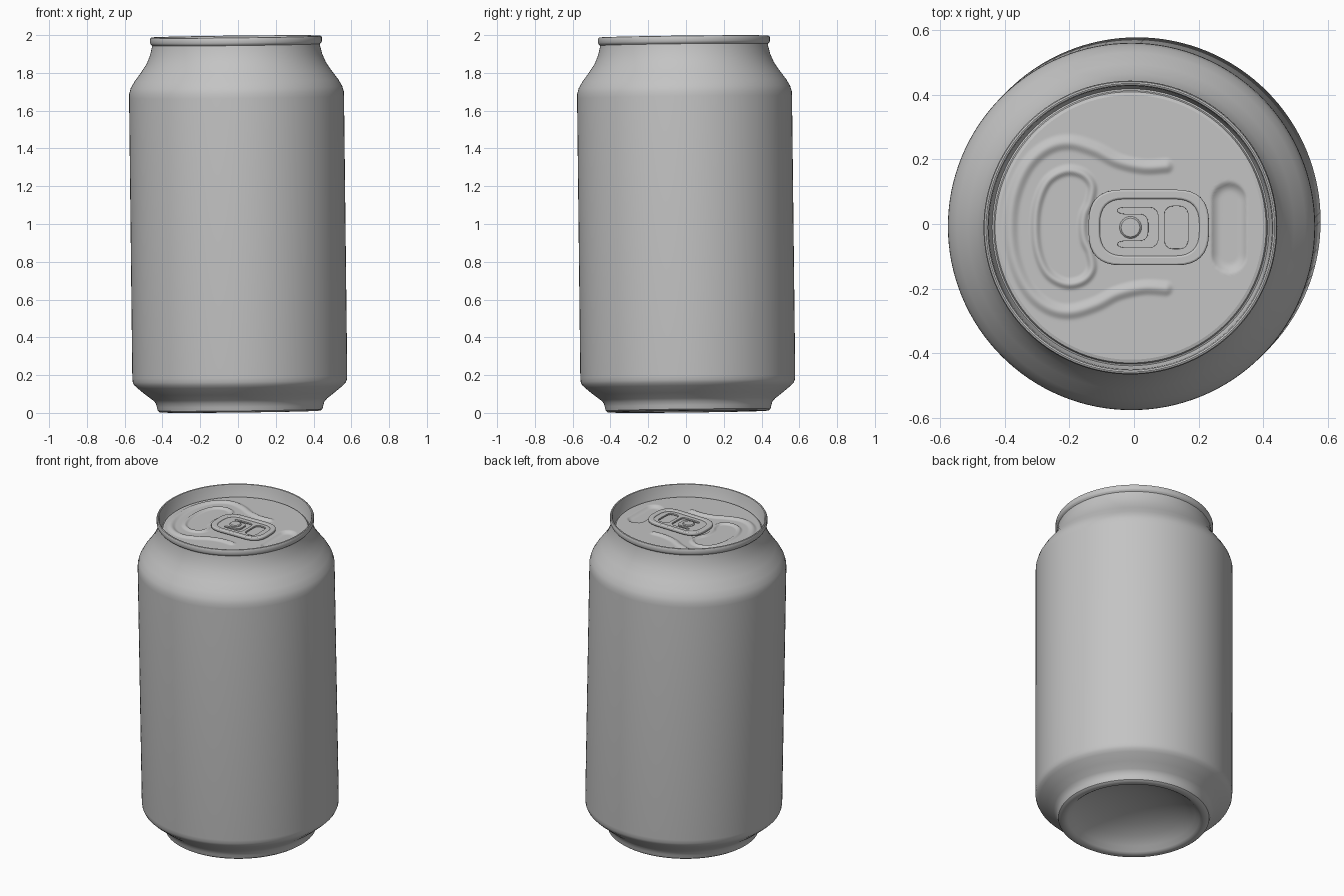
import bpy, bmesh, math
from mathutils import Vector, Matrix, kdtree

cube = bpy.data.objects.get("Cube")
if cube:
    bpy.data.objects.remove(cube, do_unlink=True)

# Single bare metal colour
metal = bpy.data.materials.new("bare_metal_grey")
metal.use_nodes = True
GREY = (0.55, 0.55, 0.55, 1)
metal.diffuse_color = GREY
metal.node_tree.nodes["Principled BSDF"].inputs["Base Color"].default_value = GREY

# The can leans very slightly towards -x and -y
LEAN = 0.0115
PLACE = (Matrix.Translation((LEAN, LEAN, 0.0066))
         @ Matrix.Rotation(-LEAN, 4, 'Y') @ Matrix.Rotation(LEAN, 4, 'X'))
PANEL_Z = 1.916
PANEL_R = 0.41


def finish(obj, angle=40):
    obj.data.materials.append(metal)
    obj.matrix_world = PLACE @ obj.matrix_world
    bpy.ops.object.select_all(action='DESELECT')
    obj.select_set(True)
    bpy.context.view_layer.objects.active = obj
    if obj.type == 'CURVE':
        bpy.ops.object.convert(target='MESH')
        obj = bpy.context.view_layer.objects.active
    bpy.ops.object.shade_smooth_by_angle(angle=math.radians(angle))


def revolve(name, profile, steps, height=None, angle=40):
    """Turn an (r, z) profile about z; height(x, y) may add relief."""
    bm = bmesh.new()
    rings = []
    for r, z in profile:
        ring = []
        for k in range(steps):
            a = math.tau * k / steps
            x, y = r * math.cos(a), r * math.sin(a)
            ring.append(bm.verts.new((x, y, z + (height(x, y) if height else 0))))
        rings.append(ring)
    for low, high in zip(rings, rings[1:]):
        for k in range(steps):
            n = (k + 1) % steps
            bm.faces.new((low[k], low[n], high[n], high[k]))
    bmesh.ops.remove_doubles(bm, verts=bm.verts, dist=1e-5)
    mesh = bpy.data.meshes.new(name)
    bm.to_mesh(mesh)
    bm.free()
    obj = bpy.data.objects.new(name, mesh)
    bpy.context.collection.objects.link(obj)
    finish(obj, angle)


def smooth_path(points, steps=24, closed=False):
    """Sample a Catmull-Rom curve through the points."""
    p = [Vector(q) for q in points]
    p = [p[-1]] + p + p[:2] if closed else [p[0]] + p + [p[-1]]
    out = []
    for a, b, c, d in zip(p, p[1:], p[2:], p[3:]):
        for i in range(steps):
            t = i / steps
            out.append(0.5 * (2 * b + (c - a) * t + (2 * a - 5 * b + 4 * c - d) * t ** 2
                              + (3 * b - a - 3 * c + d) * t ** 3))
    return out


def mirrored(points):
    """Continue a path that ends on the x axis with its reflection."""
    return points + [(x, -y) for x, y in reversed(points[:-1]) if y > 0]


def near(path):
    tree = kdtree.KDTree(len(path))
    for i, q in enumerate(path):
        tree.insert((q.x, q.y, 0), i)
    tree.balance()
    return lambda x, y: tree.find((x, y, 0))[2]


def bump(distance, width):
    return 0.5 + 0.5 * math.cos(math.pi * min(distance / width, 1))


# Body: domed base, foot, wall, shoulder, neck and rolled rim
foot = [(0, .13), (.12, .122), (.22, .1), (.3, .07), (.355, .035), (.38, .01),
        (.392, .002), (.405, 0), (.425, .001), (.436, .009), (.441, .03),
        (.447, .05), (.462, .066), (.5, .095), (.545, .132), (.56, .147),
        (.567, .163), (.569, .185)]
shoulder = [(.569, 1.665), (.568, 1.69), (.56, 1.718), (.54, 1.753), (.505, 1.8),
            (.475, 1.845), (.456, 1.89), (.446, 1.93), (.444, 1.943)]
rim = [(.452, 1.95), (.455, 1.957), (.455, 1.978), (.452, 1.984), (.447, 1.986),
       (.442, 1.984), (.439, 1.975), (.433, 1.91), (.429, 1.903), (.424, 1.905),
       (.42, 1.913), (PANEL_R, PANEL_Z)]
revolve("can_body", foot + shoulder + rim, 128)

# Lid panel: raised bead, mouth outline and finger dimple
bead = near(smooth_path(mirrored([(.11, .19), (.04, .187), (-.04, .205), (-.11, .24),
                                  (-.19, .262), (-.26, .245), (-.32, .19),
                                  (-.36, .1), (-.372, 0)])))
mouth_points = [(-.295, 0), (-.286, .08), (-.255, .145), (-.2, .175), (-.148, .165),
                (-.12, .13), (-.126, .08), (-.143, .04), (-.148, 0)]
mouth = near(smooth_path(mirrored(mouth_points)[:-1] + [(-.286, -.08)], closed=True))


def relief(x, y):
    z = 0.010 * bump(bead(x, y), 0.028) + 0.010 * bump(mouth(x, y), 0.02)
    dimple = math.hypot(x - 0.305, max(abs(y) - 0.085, 0))
    z -= 0.014 * (1 - max(0, min(1, (dimple - 0.025) / 0.03)) ** 2)
    edge = min(1, (PANEL_R - math.hypot(x, y)) / 0.02)
    return z * max(edge, 0)


RINGS = 90
revolve("lid_panel", [(PANEL_R * (1 - i / RINGS), PANEL_Z) for i in range(RINGS + 1)],
        256, relief, 60)


def rounded(corners, radius, steps=8):
    """Polygon with softened corners."""
    c = [Vector(q) for q in corners]
    out = []
    for i, q in enumerate(c):
        before, after = c[i - 1] - q, c[(i + 1) % len(c)] - q
        a = q + before.normalized() * min(radius, before.length * 0.49)
        b = q + after.normalized() * min(radius, after.length * 0.49)
        for k in range(steps + 1):
            t = k / steps
            out.append(a * (1 - t) ** 2 + q * 2 * t * (1 - t) + b * t ** 2)
    return out


def box(x0, x1, half, radius):
    return rounded([(x0, half), (x1, half), (x1, -half), (x0, -half)], radius)


def plate(name, outlines, z, half_thick, bevel):
    """Flat plate; outlines after the first are holes."""
    curve = bpy.data.curves.new(name, 'CURVE')
    curve.dimensions = '2D'
    curve.fill_mode = 'BOTH'
    curve.extrude = half_thick - bevel
    curve.bevel_depth = bevel
    curve.bevel_resolution = 2
    curve.offset = -bevel
    for outline in outlines:
        s = curve.splines.new('POLY')
        s.points.add(len(outline) - 1)
        for point, q in zip(s.points, outline):
            point.co = (q.x, q.y, 0, 1)
        s.use_cyclic_u = True
    obj = bpy.data.objects.new(name, curve)
    bpy.context.collection.objects.link(obj)
    obj.matrix_world = Matrix.Translation((0, 0, z))
    finish(obj)


# Pull tab: curled frame, web with finger slot and hinge slit, rivet
plate("tab_frame", [box(-.13, .243, .117, .1), box(-.095, .213, .088, .075)],
      PANEL_Z + .016, .01, .006)
hinge_slit = rounded([(-.04, .062), (.085, .062), (.085, -.062), (-.04, -.062),
                      (-.04, -.042), (.055, -.042), (.055, .042), (-.04, .042)], .03)
plate("tab_web", [box(-.11, .228, .1, .085), box(.105, .178, .066, .03), hinge_slit],
      PANEL_Z + .014, .005, .001)
revolve("rivet", [(.034, PANEL_Z - .004), (.034, PANEL_Z + .022),
                  (.029, PANEL_Z + .027), (0, PANEL_Z + .028)], 32)
